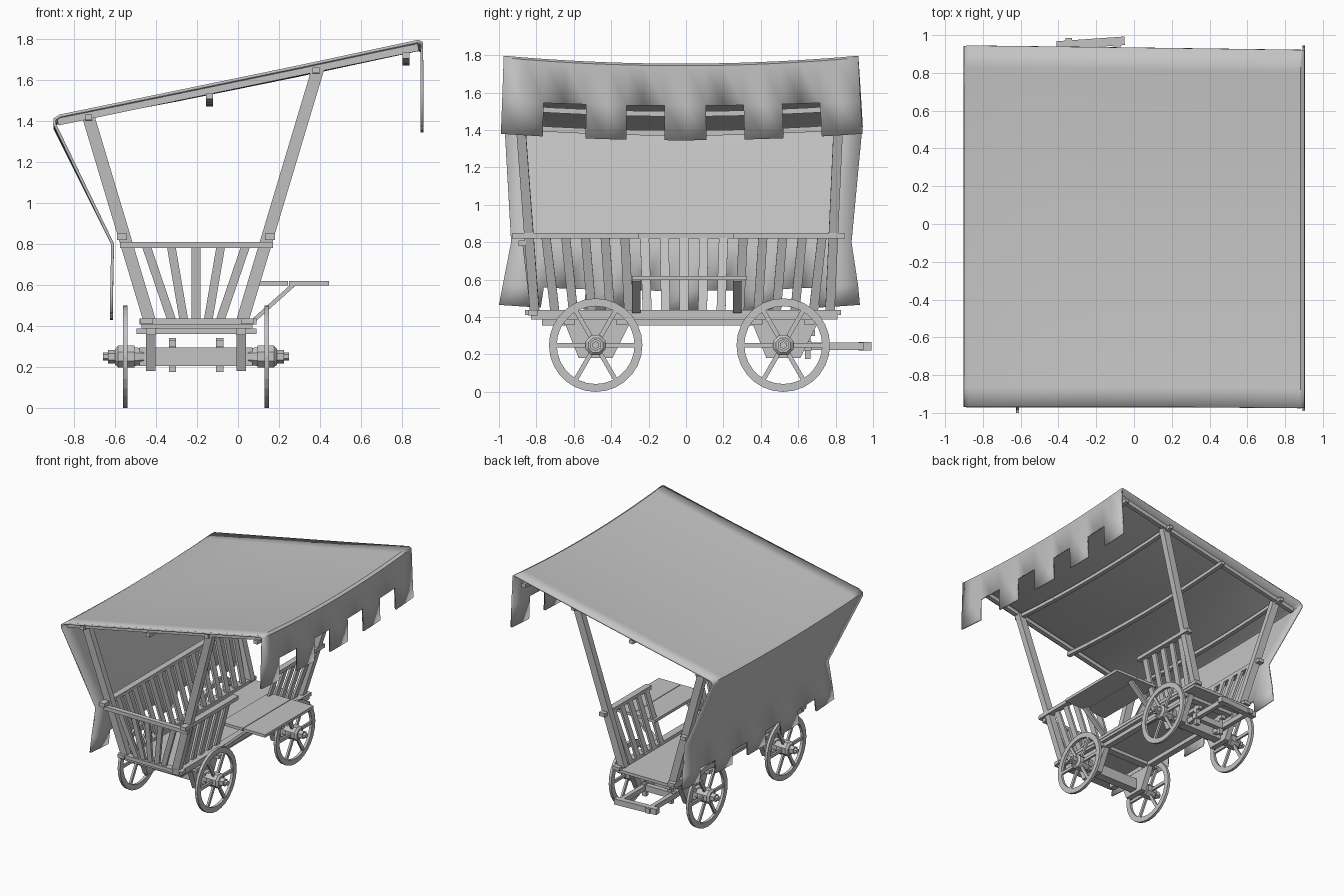
import bpy, bmesh, math
from mathutils import Vector as V

if "Cube" in bpy.data.objects:
    bpy.data.objects.remove(bpy.data.objects["Cube"])

MAT = bpy.data.materials.new("plain grey")
MAT.diffuse_color = (0.55, 0.55, 0.55, 1)
MAT.use_nodes = True
MAT.node_tree.nodes["Principled BSDF"].inputs["Base Color"].default_value = MAT.diffuse_color
CX = -0.205                      # centre line of the wagon body
X, Y, Z = V((1, 0, 0)), V((0, 1, 0)), V((0, 0, 1))


def finish(name, bm, smooth=False):
    bmesh.ops.recalc_face_normals(bm, faces=bm.faces)
    me = bpy.data.meshes.new(name)
    bm.to_mesh(me)
    bm.free()
    me.materials.append(MAT)
    ob = bpy.data.objects.new(name, me)
    bpy.context.collection.objects.link(ob)
    if smooth:
        bpy.context.view_layer.objects.active = ob
        ob.select_set(True)
        bpy.ops.object.shade_smooth_by_angle(angle=math.radians(30))
        ob.select_set(False)
    return ob


def prism(bm, a, b):
    """Close two matching vertex loops into a solid."""
    a = [bm.verts.new(p) for p in a]
    b = [bm.verts.new(p) for p in b]
    n = len(a)
    bm.faces.new(a)
    bm.faces.new(b[::-1])
    for i in range(n):
        bm.faces.new((a[i], b[i], b[(i + 1) % n], a[(i + 1) % n]))


def beam(bm, p0, p1, w, h, ref=Z):
    """Bar from p0 to p1; h is its size along ref, w across."""
    p0, p1 = V(p0), V(p1)
    d = (p1 - p0).normalized()
    u = d.cross(ref).normalized()
    n = u.cross(d)
    c = [u * (sx * w / 2) + n * (sz * h / 2) for sx, sz in ((-1, -1), (1, -1), (1, 1), (-1, 1))]
    prism(bm, [p0 + k for k in c], [p1 + k for k in c])


def beams(name, items):
    bm = bmesh.new()
    for it in items:
        beam(bm, *it)
    return finish(name, bm)


def box(x0, x1, y0, y1, z0, z1):
    return ((x0, (y0 + y1) / 2, (z0 + z1) / 2), (x1, (y0 + y1) / 2, (z0 + z1) / 2), y1 - y0, z1 - z0)


def side_x(s, z):                # flared side of the body
    return CX + s * (0.225 + 0.3 * (z - 0.42))


def roof_z(x):
    return 1.6 + 0.207 * x


# wheels with hubs
def wheel(name, s, y):
    bm = bmesh.new()
    x, z, n = CX + s * 0.345, 0.25, 28
    rings = []
    for i in range(n):
        a = math.tau * i / n
        rings.append([bm.verts.new((x + dx, y + r * math.cos(a), z + r * math.sin(a)))
                      for dx, r in ((-.011, .25), (.011, .25), (.011, .208), (-.011, .208))])
    for i in range(n):
        a, b = rings[i], rings[(i + 1) % n]
        for j in range(4):
            k = (j + 1) % 4
            bm.faces.new((a[j], a[k], b[k], b[j]))
    for i in range(6):
        a = math.tau * i / 6
        c, q = math.cos(a), math.sin(a)
        beam(bm, (x, y + .03 * c, z + .03 * q), (x, y + .215 * c, z + .215 * q), 0.024, 0.016, X)
    # hub sections: inner offset, outer offset, radii, sides
    for d0, d1, r0, r1, m in ((-.09, -.045, .042, .05, 8), (-.045, .035, .058, .058, 8),
                              (.035, .05, .058, .042, 8), (.05, .085, .033, .033, 6),
                              (.085, .108, .02, .02, 6)):
        ang = [math.tau * (i + .5) / m for i in range(m)]
        prism(bm, [(x + s * d0, y + r0 * math.cos(a), z + r0 * math.sin(a)) for a in ang],
              [(x + s * d1, y + r1 * math.cos(a), z + r1 * math.sin(a)) for a in ang])
    finish(name, bm)


AXLES = {"front": -0.483, "rear": 0.52}
for end, y in AXLES.items():
    wheel(end + "_left_wheel", -1, y)
    wheel(end + "_right_wheel", 1, y)
    beams(end + "_axle", [box(-.48, .07, y - .035, y + .035, .205, .295)])
    # tapered axle supports
    bm = bmesh.new()
    for s in (-1, 1):
        xc = CX + s * 0.22
        prof = [(-.17, .38), (.19, .38), (.09, .18), (-.09, .18)]
        prism(bm, [(xc - .023, y + a, z) for a, z in prof], [(xc + .023, y + a, z) for a, z in prof])
    finish(end + "_axle_supports", bm)
    beams(end + "_cross_beams", [box(-.495, .09, y + d - .03, y + d + .03, .36, .388) for d in (-.14, .14)])

# floor, sills and chassis rails
beams("floor", [box(-.47, .07, -.83, .81, .388, .412)])
beams("chassis_rails", [box(x - .025, x + .025, -.77, .68, .355, .39) for x in (-.425, .015)])
beams("sills", [box(x - .03, x + .03, -.86, .83, .41, .437) for x in (-.445, .045)]
      + [box(-.48, .09, y - .025, y + .025, .408, .437) for y in (-.82,)])

# tow bar at the rear
beams("tow_bar", [((x, .45, .245), (x + .0, .985, .245), .035, .04) for x in (-.345, -.09)]
      + [((-.41, .945, .245), (-.05, .97, .245), .045, .045)]
      + [box(-.36, -.06, .63, .67, .22, .27)])
beams("tow_bar_brackets", [box(x - .018, x + .018, .635, .665, .175, .34) for x in (-.32, -.09)]
      + [box(x - .018, x + .018, .40, .69, .30, .33) for x in (-.32, -.09)])

# posts
def post(s, f):
    zt = roof_z(-0.73 if s < 0 else 0.4) - .02
    y = lambda z: (-.81 - .075 * (z - .44)) if f < 0 else (.77 + .045 * (z - .44))
    return ((side_x(s, .42), y(.42), .42), (side_x(s, zt), y(zt), zt), .06, .05, Y)
beams("posts", [post(s, f) for s in (-1, 1) for f in (-1, 1)])

# side slats, fanned slightly lengthwise
def slats(s):
    out = []
    for i in range(15):
        y = -.70 + i * 1.38 / 14
        if s > 0 and -.25 < y < .27:
            continue
        out.append(((side_x(s, .42), y, .42), (side_x(s, .83), y * 1.07, .83), .018, .048, Y))
    return out
beams("left_side_slats", slats(-1))
beams("right_side_slats", slats(1))
rx = lambda s: side_x(s, .835) + s * .012
beams("left_side_rail", [((rx(-1), -.93, .835), (rx(-1), .85, .835), .05, .03)])
beams("right_side_rails", [((rx(1), a, .835), (rx(1), b, .835), .05, .03) for a, b in ((-.93, -.25), (.25, .85))])

# front panel, fanned slats and rail
beams("front_slats", [((CX + .058 * i, -.82, .42), (CX + .123 * i, -.865, .8), .042, .02, Y) for i in range(-2, 3)])
beams("front_rail", [box(-.575, .17, -.895, -.855, .78, .81)])

# fold-down counter on the right with braces
beams("counter", [box(a, b, -.29, .325, .597, .62) for a, b in ((.05, .245), (.25, .445))])
beams("counter_braces", [((.08, y, .43), (.27, y, .6), .045, .02, Z) for y in (-.265, .275)])

# roof frame: rafters at each end, sagging purlins lengthwise
beams("rafters", [((-.88, y, roof_z(-.88) - .022), (.88, y, roof_z(.88) - .022), .035, .035) for y in (-.91, .845)])
def purlin(x, dz):
    ys = [-.95 + 1.85 * i / 8 for i in range(9)]
    pt = lambda y: (x, y, roof_z(x) - dz - .035 * (1 - ((y + .025) / .925) ** 2))
    return [(pt(a), pt(b), .034, .028) for a, b in zip(ys, ys[1:])]
beams("purlins", [b for x, dz in ((-.73, .03), (-.14, .05), (.38, .03), (.82, .05)) for b in purlin(x, dz)])

# cloth cover: back drop, roof and front valance with cut battlements
# each row: x, z, front y, rear y, sag
ROWS = [(-.617, .465, -1.0, .93, .035), (-.617, .57, -.98, .92, .03), (-.612, .80, -.935, .885, .0),
        (-.895, 1.385, -.968, .94, .02), (-.895, 1.408, -.97, .943, .025), (-.87, 1.425, -.97, .945, .03),
        (-.3, 1.542, -.97, .938, .04), (.3, 1.666, -.97, .93, .042), (.88, 1.79, -.975, .922, .042),
        (.898, 1.782, -.975, .922, .042), (.898, 1.555, -.983, .933, .025), (.898, 1.38, -.99, .945, .035)]
NOTCH = [(-.755, -.53), (-.315, -.115), (.105, .305), (.51, .71)]
ts = sorted([-.975, -.87, -.64, -.42, -.22, 0, .2, .41, .61, .81, .925] + [e for n in NOTCH for e in n])
bm = bmesh.new()
grid = []
for x, z, y0, y1, sag in ROWS:
    row = []
    for t in ts:
        k = (t + .975) / 1.9
        row.append(bm.verts.new((x, y0 + k * (y1 - y0), z - sag * (1 - (2 * k - 1) ** 2))))
    grid.append(row)
for r in range(len(ROWS) - 1):
    for c in range(len(ts) - 1):
        mid = (ts[c] + ts[c + 1]) / 2
        if r in (0, len(ROWS) - 2) and any(a < mid < b for a, b in NOTCH):
            continue
        bm.faces.new((grid[r][c], grid[r + 1][c], grid[r + 1][c + 1], grid[r][c + 1]))
cover = finish("cloth_cover", bm, smooth=True)
mod = cover.modifiers.new("thickness", 'SOLIDIFY')
mod.thickness = 0.014
mod.offset = 0
